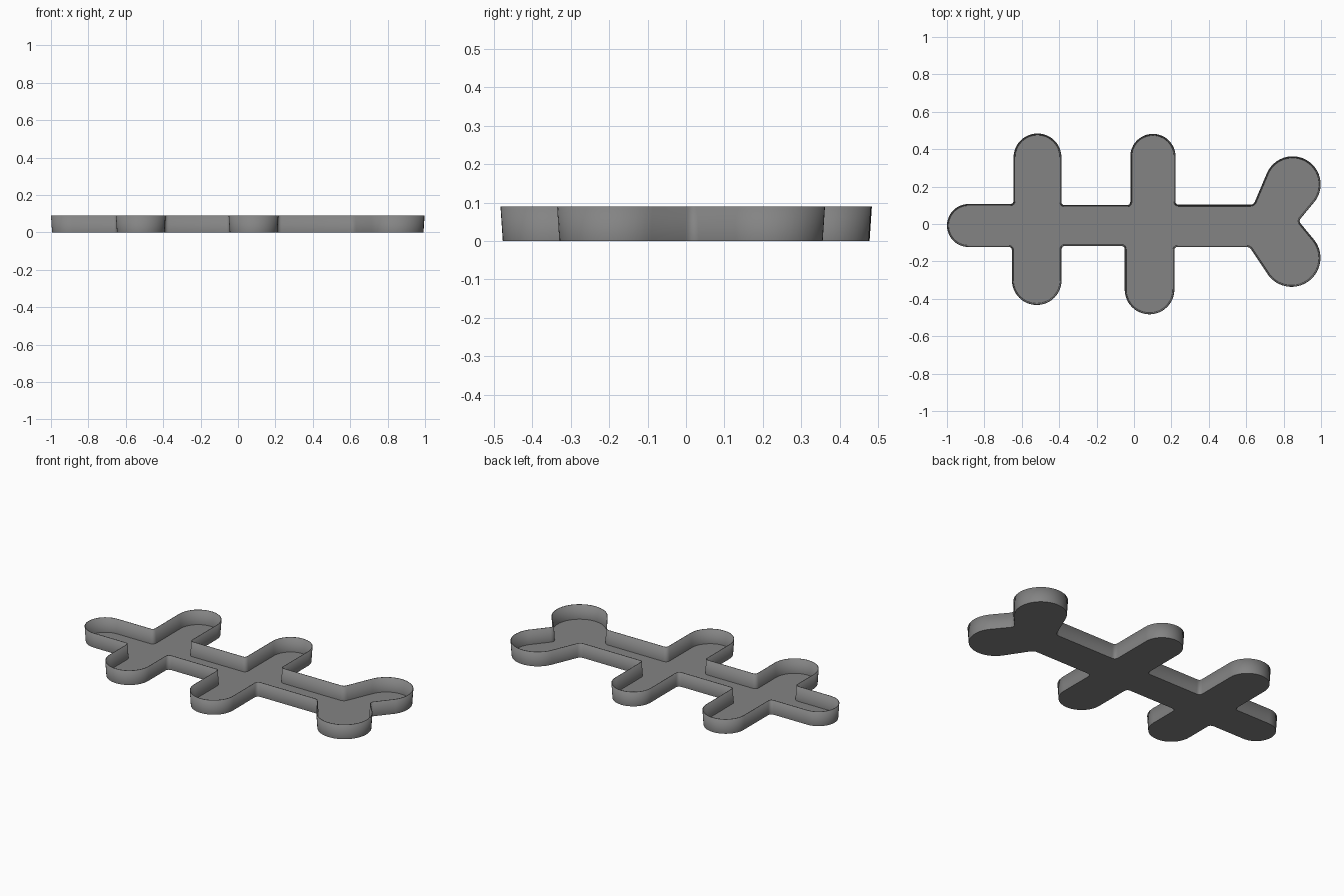
import bpy, bmesh
from math import radians, cos, sin
from mathutils import Vector

cube = bpy.data.objects.get("Cube")
if cube:
    bpy.data.objects.remove(cube, do_unlink=True)

HEIGHT = 0.09
DRAFT = 0.006
SHIFT = Vector((0, -0.005))


def cap(x, y, r, start, end, steps=24):
    """Rounded end of an arm, as an arc of points."""
    angles = [radians(start + (end - start) * i / steps) for i in range(steps + 1)]
    return [(Vector((x + r * cos(a), y + r * sin(a))), False) for a in angles]


def corner(x, y):
    """Inner corner that gets a small fillet."""
    return [(Vector((x, y)), True)]


def fillet(path, size=0.018, steps=4):
    points = []
    for i, (p, is_corner) in enumerate(path):
        if not is_corner:
            points.append(p)
            continue
        a = p + (path[i - 1][0] - p).normalized() * size
        b = p + (path[(i + 1) % len(path)][0] - p).normalized() * size
        for k in range(steps + 1):
            t = k / steps
            points.append(a * (1 - t) ** 2 + p * 2 * t * (1 - t) + b * t ** 2)
    return [p + SHIFT for p in points]


def inset(points, distance):
    """Move a counterclockwise outline inward."""
    result = []
    for i, p in enumerate(points):
        a = (p - points[i - 1]).normalized()
        b = (points[(i + 1) % len(points)] - p).normalized()
        n = Vector((-a.y - b.y, a.x + b.x)).normalized()
        result.append(p + n * distance)
    return result


# Counterclockwise outline: tail, front arms, forked end, back arms
path = (
    cap(-0.885, -0.003, 0.115, 90, 270)
    + corner(-0.653, -0.118)
    + cap(-0.52, -0.295, 0.133, 180, 360)
    + corner(-0.387, -0.113)
    + corner(-0.05, -0.113)
    + cap(0.083, -0.345, 0.133, 180, 360)
    + corner(0.216, -0.118)
    + corner(0.618, -0.118)
    + cap(0.842, -0.176, 0.155, 211, 397)
    + corner(0.88, 0.021)
    + cap(0.848, 0.217, 0.15, -35, 156)
    + corner(0.639, 0.108)
    + corner(0.222, 0.108)
    + cap(0.101, 0.366, 0.121, 0, 180)
    + corner(-0.02, 0.106)
    + corner(-0.388, 0.106)
    + cap(-0.516, 0.361, 0.128, 0, 180)
    + corner(-0.644, 0.112)
)
rim = fillet(path)
base = inset(rim, DRAFT)

# Tray floor and drafted side walls
bm = bmesh.new()
low = [bm.verts.new((p.x, p.y, 0)) for p in base]
high = [bm.verts.new((p.x, p.y, HEIGHT)) for p in rim]
bm.faces.new(low[::-1])
for i in range(len(low)):
    j = (i + 1) % len(low)
    bm.faces.new((low[i], low[j], high[j], high[i]))
mesh = bpy.data.meshes.new("tray")
bm.to_mesh(mesh)
bm.free()
tray = bpy.data.objects.new("tray", mesh)
bpy.context.collection.objects.link(tray)

# Grey finish
grey = bpy.data.materials.new("grey")
grey.use_nodes = True
color = (0.23, 0.23, 0.23, 1)
grey.diffuse_color = color
grey.node_tree.nodes["Principled BSDF"].inputs["Base Color"].default_value = color
mesh.materials.append(grey)

# Thin shell, thickened inward
shell = tray.modifiers.new("shell", "SOLIDIFY")
shell.thickness = 0.004
shell.offset = -1

bpy.context.view_layer.objects.active = tray
tray.select_set(True)
bpy.ops.object.shade_smooth_by_angle(angle=radians(30))
